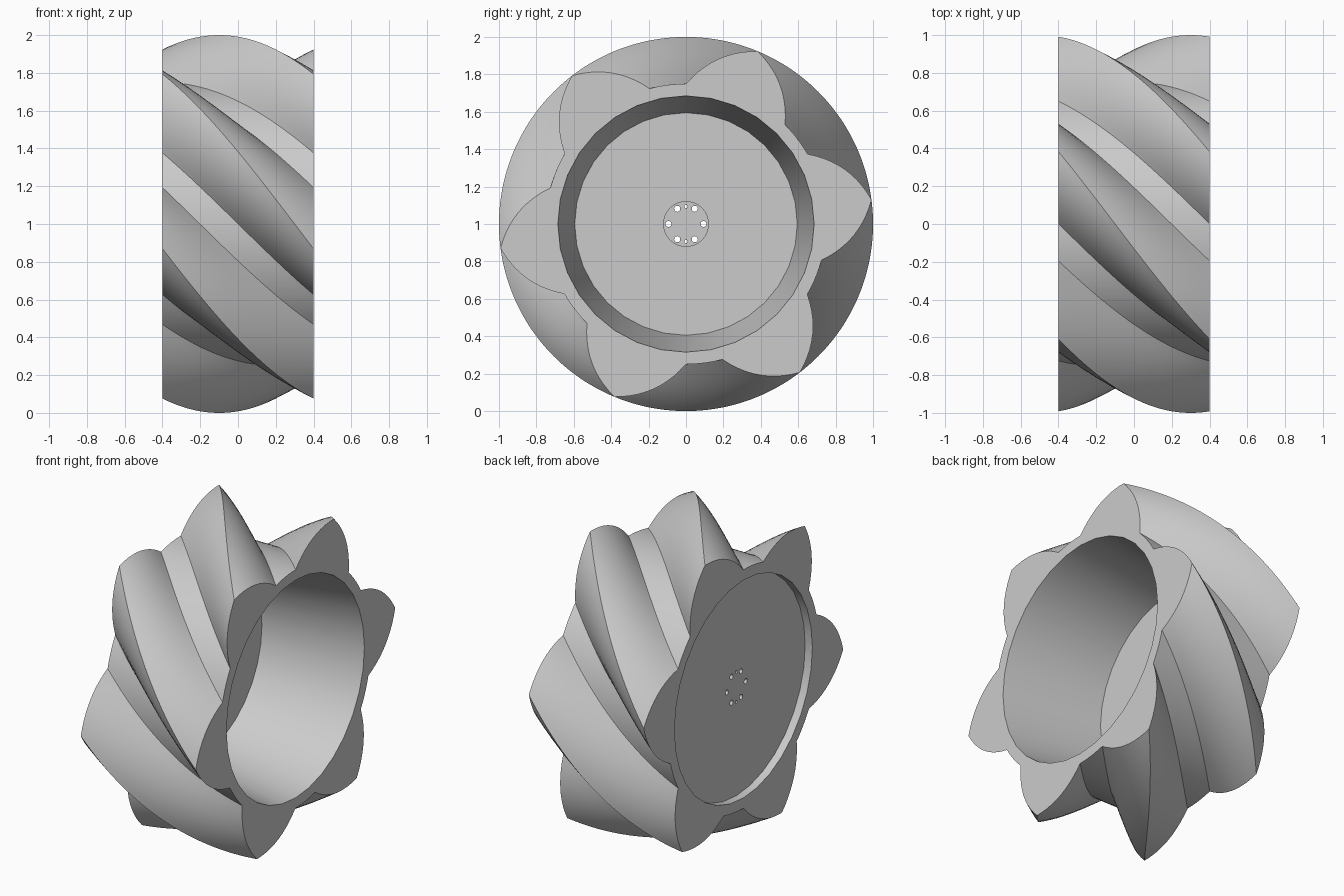
import bpy, bmesh
from math import sin, cos, pi, radians, hypot
from mathutils import Matrix, Vector

LOBES, HALF, SECTIONS = 6, 0.4, 40
ROOT_R, TIP_R, ROOT_ANGLE, BULGE = 0.75, 1.0, radians(22.4), 0.049
AXIS_Z = 1.0

if "Cube" in bpy.data.objects:
    bpy.data.objects.remove(bpy.data.objects["Cube"])

steel = bpy.data.materials.new("plain_grey")
steel.use_nodes = True
steel.diffuse_color = (0.6, 0.6, 0.6, 1)
steel.node_tree.nodes["Principled BSDF"].inputs["Base Color"].default_value = (0.6, 0.6, 0.6, 1)


def mesh_object(name, bm):
    bmesh.ops.recalc_face_normals(bm, faces=bm.faces)
    mesh = bpy.data.meshes.new(name)
    bm.to_mesh(mesh)
    bm.free()
    mesh.materials.append(steel)
    obj = bpy.data.objects.new(name, mesh)
    bpy.context.collection.objects.link(obj)
    return obj


def lobe_profile(steps=10, valley_steps=5):
    """One pointed lobe with bulging flanks and its valley, as (radius, angle)."""
    base = Vector((ROOT_R * cos(ROOT_ANGLE), -ROOT_R * sin(ROOT_ANGLE)))
    tip = Vector((TIP_R, 0))
    chord = tip - base
    normal = Vector((chord.y, -chord.x)).normalized()
    flank = []
    for i in range(steps + 1):
        t = i / steps
        p = base + chord * t + normal * BULGE * 4 * t * (1 - t)
        flank.append((p.length, Vector((1, 0)).angle_signed(p) * -1))
    flank = [(r, -abs(a)) for r, a in flank]
    other = [(r, -a) for r, a in reversed(flank[:-1])]
    gap = 2 * pi / LOBES - 2 * ROOT_ANGLE
    valley = [(ROOT_R, ROOT_ANGLE + gap * i / valley_steps) for i in range(1, valley_steps)]
    return flank + other + valley


# Twisted fluted body: the profile turns by one lobe along its width
profile = [(r, a + 2 * pi * k / LOBES) for k in range(LOBES) for r, a in lobe_profile()]
bm = bmesh.new()
rings = []
for s in range(SECTIONS + 1):
    x = -HALF + 2 * HALF * s / SECTIONS
    turn = radians(7.5) + radians(75) * (x - HALF)
    rings.append([bm.verts.new((x, r * cos(a + turn), AXIS_Z + r * sin(a + turn)))
                  for r, a in profile])
n = len(profile)
for lower, upper in zip(rings, rings[1:]):
    for i in range(n):
        j = (i + 1) % n
        bm.faces.new((lower[i], lower[j], upper[j], upper[i]))
bm.faces.new(rings[0])
bm.faces.new(rings[-1])
body = mesh_object("fluted_wheel", bm)


def cut(x0, x1, r0, r1, segments=32, y=0.0, z=0.0):
    """Remove a round tapered plug running along x from the body."""
    bm = bmesh.new()
    place = Matrix.Translation(((x0 + x1) / 2, y, AXIS_Z + z)) @ Matrix.Rotation(pi / 2, 4, 'Y')
    bmesh.ops.create_cone(bm, cap_ends=True, segments=segments, radius1=r0, radius2=r1,
                          depth=x1 - x0, matrix=place)
    cutter = mesh_object("cutter", bm)
    cutter.hide_render = True
    mod = body.modifiers.new("cut", 'BOOLEAN')
    mod.operation, mod.solver, mod.object = 'DIFFERENCE', 'EXACT', cutter
    bpy.ops.object.modifier_apply(modifier=mod.name)
    bpy.data.objects.remove(cutter)


bpy.ops.object.select_all(action='DESELECT')
bpy.context.view_layer.objects.active = body
body.select_set(True)

# Deep tapered bore, shallow rear recess and hub pocket in the web plate
cut(-0.25, 0.5, 0.595, 0.699)
cut(-0.5, -0.35, 0.685, 0.685)
cut(-0.27, -0.2, 0.12, 0.12)

# Bolt circle: six large holes and two small pin holes
for k in range(6):
    a = k * pi / 3
    cut(-0.45, -0.15, 0.016, 0.016, 12, 0.094 * cos(a), 0.094 * sin(a))
for side in (-1, 1):
    cut(-0.45, -0.15, 0.009, 0.009, 12, 0, 0.094 * side)

bpy.ops.object.shade_smooth_by_angle(angle=radians(28))
